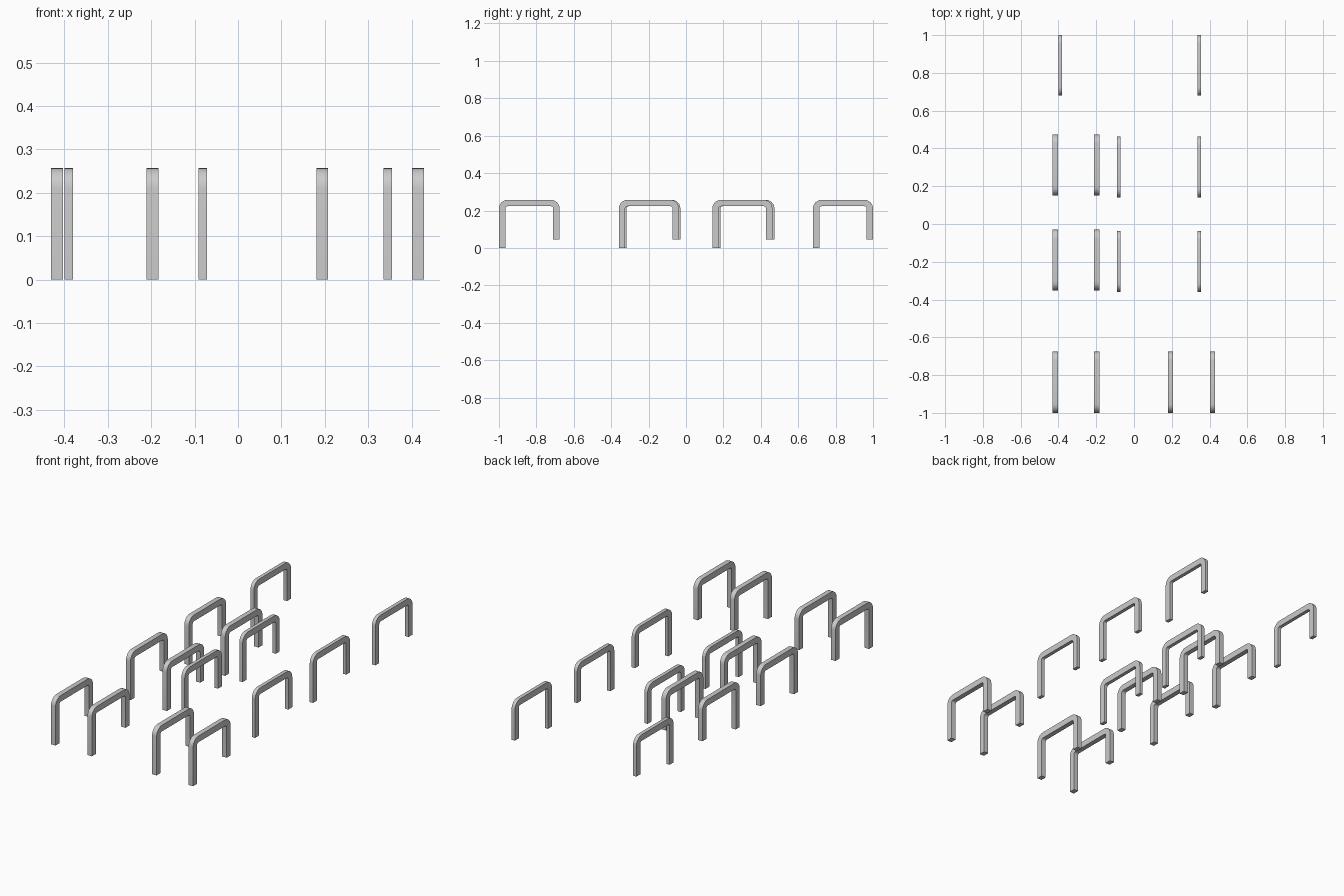
import bpy, bmesh, math

if "Cube" in bpy.data.objects:
    bpy.data.objects.remove(bpy.data.objects["Cube"])

TOP, DROP, T = 0.257, 0.045, 0.034   # height, short-leg lift, bar thickness


def arc(cy, cz, r, a0, a1, n=6):
    return [(cy + r * math.cos(math.radians(a0 + (a1 - a0) * i / n)),
             cz + r * math.sin(math.radians(a0 + (a1 - a0) * i / n))) for i in range(n + 1)]


def staple(name, x, y0, length, width):
    """Bent bar: long front leg, rounded corners, short back leg."""
    y1, ro, ri = y0 + length, 0.046, 0.012
    a, b, c = y0 + ro, y1 - ro, TOP - ro
    outer = [(y0, 0)] + arc(a, c, ro, 180, 90) + arc(b, c, ro, 90, 0) + [(y1, DROP)]
    inner = [(y0 + T, 0)] + arc(a, c, ri, 180, 90) + arc(b, c, ri, 90, 0) + [(y1 - T, DROP)]
    bm = bmesh.new()
    rings = []
    for (oy, oz), (iy, iz) in zip(outer, inner):
        rings.append([bm.verts.new(p) for p in (
            (x - width / 2, oy, oz), (x + width / 2, oy, oz),
            (x + width / 2, iy, iz), (x - width / 2, iy, iz))])
    for r, s in zip(rings, rings[1:]):
        for k in range(4):
            bm.faces.new((r[k], r[(k + 1) % 4], s[(k + 1) % 4], s[k]))
    bm.faces.new(rings[0])
    bm.faces.new(rings[-1])
    bmesh.ops.recalc_face_normals(bm, faces=bm.faces)
    me = bpy.data.meshes.new(name)
    bm.to_mesh(me)
    bm.free()
    ob = bpy.data.objects.new(name, me)
    bpy.context.collection.objects.link(ob)
    bpy.context.view_layer.objects.active = ob
    ob.select_set(True)
    bpy.ops.object.shade_smooth_by_angle(angle=math.radians(35))
    ob.select_set(False)


# Rows of bent bars: name, front y, x positions, length, width
rows = [
    ("front_wide_bar", -1.0, (-0.417, -0.197, 0.194, 0.415), 0.324, 0.027),
    ("middle_wide_bar", -0.352, (-0.417, -0.197), 0.322, 0.027),
    ("middle_narrow_bar", -0.359, (-0.081, 0.345), 0.321, 0.020),
    ("rear_wide_bar", 0.151, (-0.417, -0.197), 0.322, 0.027),
    ("rear_narrow_bar", 0.141, (-0.081, 0.345), 0.321, 0.020),
    ("back_narrow_bar", 0.679, (-0.390, 0.345), 0.321, 0.020),
]
for name, y, xs, length, width in rows:
    for i, x in enumerate(xs):
        staple(f"{name}_{i + 1}", x, y, length, width)
